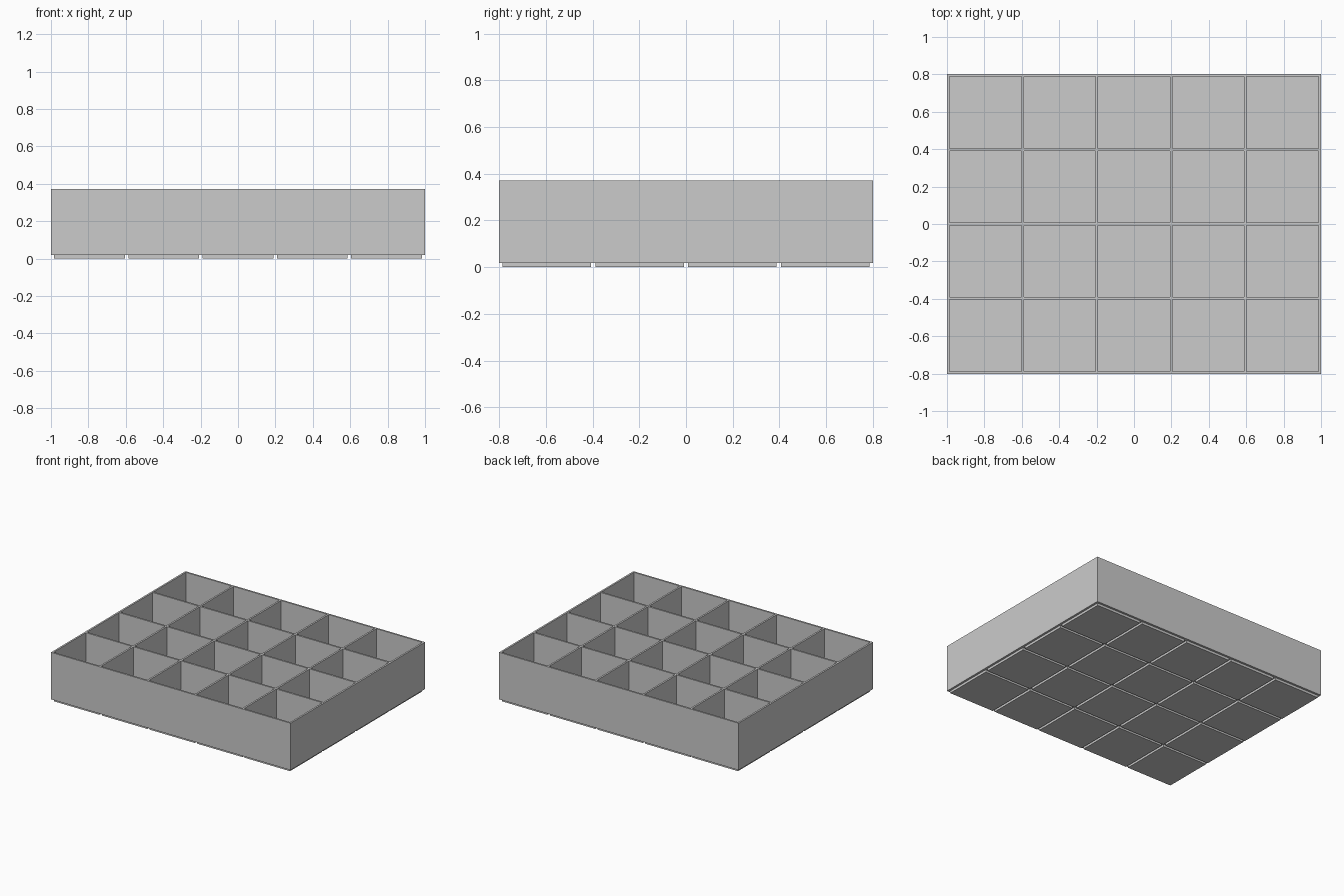
import bpy, bmesh
from mathutils import Matrix, Vector

cube = bpy.data.objects.get("Cube")
if cube:
    bpy.data.objects.remove(cube)

COLS, ROWS = 5, 4
WALL = 0.0134                      # wall and floor thickness
CELL = (2 - (COLS + 1) * WALL) / COLS
PITCH = CELL + WALL
DEPTH = ROWS * PITCH + WALL
FOOT_H, TOP = 0.018, 0.372
FOOT = CELL - 0.005                # feet are a little smaller than a cell

grey = bpy.data.materials.new("light grey")
grey.use_nodes = True
colour = (0.6, 0.6, 0.6, 1)
grey.diffuse_color = colour
grey.node_tree.nodes["Principled BSDF"].inputs["Base Color"].default_value = colour


def finish(bm, name):
    bmesh.ops.recalc_face_normals(bm, faces=bm.faces)
    mesh = bpy.data.meshes.new(name)
    bm.to_mesh(mesh)
    bm.free()
    mesh.materials.append(grey)
    obj = bpy.data.objects.new(name, mesh)
    bpy.context.collection.objects.link(obj)


def box(bm, centre, size):
    mat = Matrix.Translation(centre) @ Matrix.Diagonal((*size, 1))
    return bmesh.ops.create_cube(bm, size=1, matrix=mat)


def centres(count):
    return [(i - (count - 1) / 2) * PITCH for i in range(count)]


# Tray body: a block cut along every wall face, with the cells sunk into it
bm = bmesh.new()
box(bm, (0, 0, (FOOT_H + TOP) / 2), (2, DEPTH, TOP - FOOT_H))
for axis, count in ((Vector((1, 0, 0)), COLS), (Vector((0, 1, 0)), ROWS)):
    for c in centres(count):
        for side in (-1, 1):
            bmesh.ops.bisect_plane(bm, geom=bm.verts[:] + bm.edges[:] + bm.faces[:],
                                   plane_co=axis * (c + side * CELL / 2), plane_no=axis)
cells = [f for f in bm.faces if f.normal.z > 0.9 and f.calc_area() > CELL * CELL * 0.9]
sunk = bmesh.ops.extrude_discrete_faces(bm, faces=cells)["faces"]
for f in sunk:
    bmesh.ops.translate(bm, verts=f.verts[:], vec=(0, 0, FOOT_H + WALL - TOP))
finish(bm, "divided_tray")

# Shallow square feet under each cell
bm = bmesh.new()
for x in centres(COLS):
    for y in centres(ROWS):
        box(bm, (x, y, FOOT_H / 2), (FOOT, FOOT, FOOT_H))
finish(bm, "stacking_feet")
